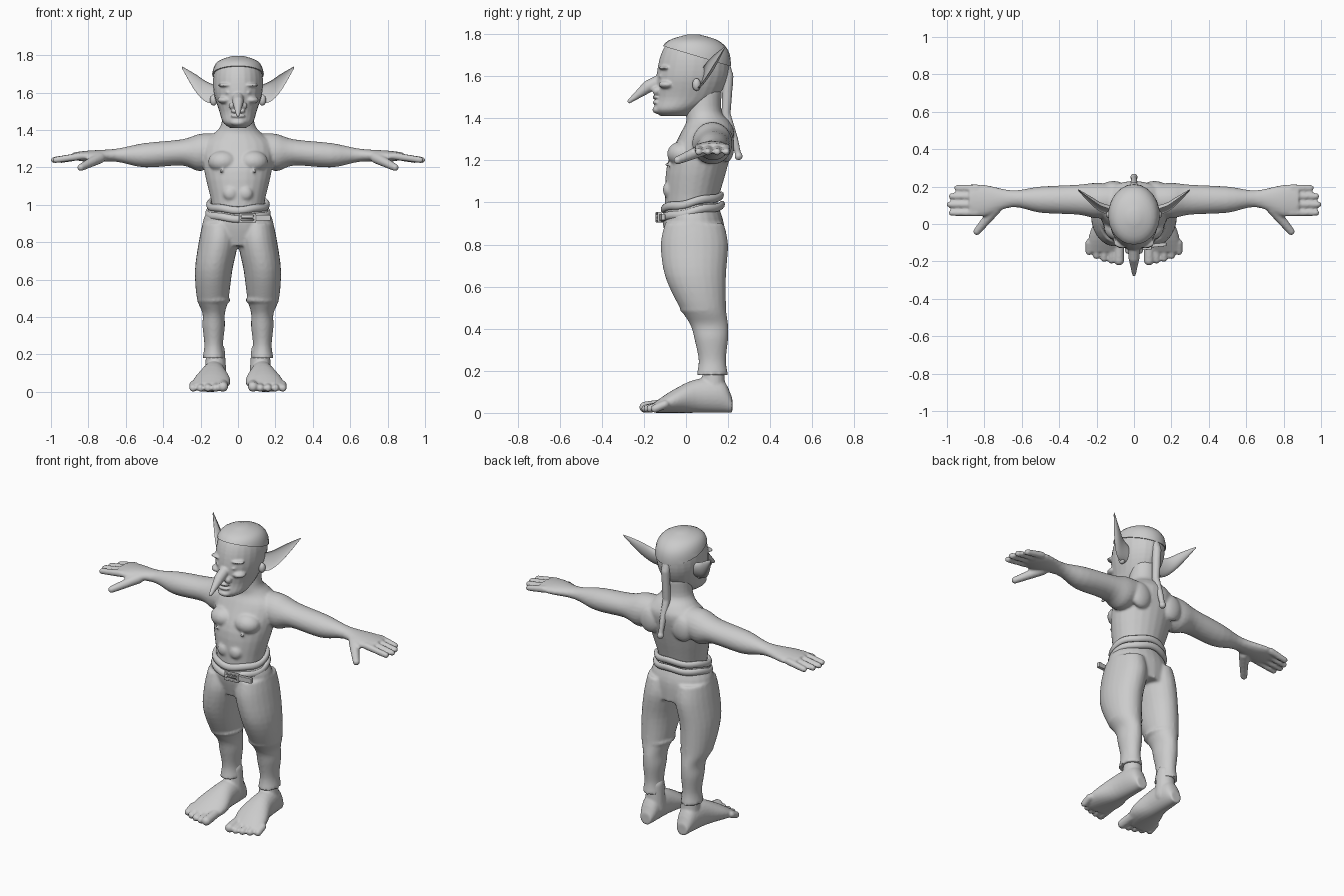
import bpy, bmesh, math
from mathutils import Matrix, Vector

cube = bpy.data.objects.get("Cube")
if cube:
    bpy.data.objects.remove(cube, do_unlink=True)

clay = bpy.data.materials.new("light grey clay")
clay.use_nodes = True
clay.diffuse_color = (.6, .6, .6, 1)
shader = clay.node_tree.nodes["Principled BSDF"]
shader.inputs["Base Color"].default_value = clay.diffuse_color
X, Y, Z = range(3)
SIDES = {"left": 1, "right": -1}


def spline(stations, steps=4):
    """Smoothly interpolate whole stations with Hermite curves."""
    points = [Vector(station) for station in stations]
    last = len(points) - 1
    result = []
    for i in range(last):
        start, end = points[i], points[i + 1]
        leave = (end - points[max(i - 1, 0)]) / 2
        arrive = (points[min(i + 2, last)] - start) / 2
        for step in range(steps):
            t = step / steps
            ease = t * t * (3 - 2 * t)
            result.append(start.lerp(end, ease) + leave * t * (1 - t) ** 2
                          - arrive * t * t * (1 - t))
    return result + [points[last]]


def loft(bm, axis, stations, side=1, grow=0, cup=False, segments=24):
    """Oval rings along an axis. Station: place, then low and high on the other two axes.
    Four values mean a ring centred on x: place, half width, low, high."""
    full = [(s[0], -s[1], *s[1:]) if len(s) == 4 else s for s in stations]
    across, along = [a for a in (X, Y, Z) if a != axis]
    rings = []
    for place, low_a, high_a, low_b, high_b in spline(full):
        ring = []
        for k in range(segments):
            angle = math.tau * k / segments
            c, s = math.cos(angle), math.sin(angle)
            if cup and c < 0:
                c *= -.5          # hollow front
            point = Vector((0, 0, 0))
            point[axis] = place + grow
            point[across] = (low_a + high_a) / 2 + c * ((high_a - low_a) / 2 + grow)
            point[along] = (low_b + high_b) / 2 + s * ((high_b - low_b) / 2 + grow)
            point.x *= side
            ring.append(bm.verts.new(point))
        rings.append(ring)
    for lower, upper in zip(rings, rings[1:]):
        for k in range(segments):
            n = (k + 1) % segments
            bm.faces.new((lower[k], lower[n], upper[n], upper[k]))
    bm.faces.new(rings[0])
    bm.faces.new(rings[-1])


def ball(bm, centre, size, side=1):
    place = Matrix.Translation((centre[X] * side, centre[Y], centre[Z]))
    bmesh.ops.create_uvsphere(bm, u_segments=20, v_segments=12, radius=1,
                              matrix=place @ Matrix.Diagonal((*size, 1)))


def taper(bm, start, end, start_radius, end_radius, side=1):
    """Round-ended cone, for fingers, toes and other slim pieces."""
    a, b = Vector(start), Vector(end)
    a.x *= side
    b.x *= side
    direction = b - a
    turn = direction.to_track_quat("Z", "Y").to_matrix().to_4x4()
    bmesh.ops.create_cone(bm, cap_ends=True, segments=16, radius1=start_radius,
                          radius2=end_radius, depth=direction.length,
                          matrix=Matrix.Translation((a + b) / 2) @ turn)
    ball(bm, a, [start_radius] * 3)
    ball(bm, b, [end_radius] * 3)


def finish(bm, name, voxel=0, smooth=3):
    """Make the object; a voxel size fuses its pieces into one soft skin."""
    bmesh.ops.recalc_face_normals(bm, faces=bm.faces)
    mesh = bpy.data.meshes.new(name)
    bm.to_mesh(mesh)
    bm.free()
    mesh.shade_smooth()
    mesh.set_sharp_from_angle(angle=1)
    mesh.materials.append(clay)
    part = bpy.data.objects.new(name, mesh)
    bpy.context.collection.objects.link(part)
    if voxel:
        fuse = part.modifiers.new("fuse", "REMESH")
        fuse.mode, fuse.voxel_size, fuse.use_smooth_shade = "VOXEL", voxel, True
        soften = part.modifiers.new("soften", "SMOOTH")
        soften.factor, soften.iterations = .5, smooth
    return part


# Torso, neck, arms and hands
bm = bmesh.new()
loft(bm, Z, [(.93, .15, -.1, .15), (1, .14, -.1, .15), (1.18, .18, -.09, .2),
             (1.32, .19, -.03, .23), (1.38, .13, 0, .21), (1.43, .09, 0, .17),
             (1.53, .08, .01, .17)])
for side in SIDES.values():
    ball(bm, (.08, -.02, 1.23), (.08, .07, .06), side)     # chest muscle
    ball(bm, (.09, -.09, 1.18), (.01, .01, .01), side)     # nipple
    ball(bm, (.11, .19, 1.27), (.07, .04, .08), side)      # shoulder blade
    ball(bm, (.04, -.08, 1.06), (.04, .03, .04), side)     # stomach muscle
    loft(bm, X, [(.1, .04, .21, 1.23, 1.38), (.2, .03, .22, 1.18, 1.38),
                 (.3, .05, .21, 1.21, 1.35), (.5, .06, .2, 1.2, 1.33),
                 (.65, .09, .18, 1.23, 1.3), (.8, .04, .21, 1.23, 1.29),
                 (.88, .05, .2, 1.24, 1.28)], side)
    taper(bm, (.74, .08, 1.25), (.84, -.04, 1.2), .03, .02, side)   # thumb
    for finger in range(4):
        y = .06 + .044 * finger
        reach = .985 - .01 * (finger - 1) ** 2
        taper(bm, (.84, y, 1.26), (reach, y, 1.24), .02, .017, side)
finish(bm, "torso_and_arms", .008)

# Head with face and long nose
skull = [(1.41, .04, -.12, .02), (1.44, .08, -.15, .06), (1.5, .1, -.14, .15),
         (1.6, .13, -.14, .2), (1.7, .13, -.12, .2), (1.76, .1, -.08, .15),
         (1.79, .02, .01, .06)]
bm = bmesh.new()
loft(bm, Z, skull)
taper(bm, (0, -.12, 1.58), (0, -.18, 1.55), .03, .03)
taper(bm, (0, -.18, 1.55), (0, -.27, 1.48), .03, .01)
ball(bm, (0, -.14, 1.5), (.04, .02, .01))      # upper lip
ball(bm, (0, -.14, 1.475), (.04, .02, .01))    # lower lip
ball(bm, (0, -.13, 1.44), (.04, .03, .02))     # chin
for side in SIDES.values():
    ball(bm, (.06, -.1, 1.64), (.05, .03, .01), side)      # brow
    ball(bm, (.05, -.11, 1.6), (.02, .02, .01), side)      # eye
    ball(bm, (.07, -.09, 1.56), (.04, .04, .02), side)     # cheekbone
    ball(bm, (.03, -.14, 1.53), (.02, .02, .02), side)     # nostril
finish(bm, "head", .006, 2)

# Hair cap, cut along a slanting hairline
bm = bmesh.new()
loft(bm, Z, skull, grow=.007)
bmesh.ops.bisect_plane(bm, geom=bm.verts[:] + bm.edges[:] + bm.faces[:],
                       plane_co=(0, -.1, 1.74), plane_no=(0, .3, 1), clear_inner=True)
bmesh.ops.holes_fill(bm, edges=[e for e in bm.edges if e.is_boundary])
finish(bm, "hair_cap")

# Ponytail with a round end
bm = bmesh.new()
strand = [(.17, 1.68), (.2, 1.6), (.19, 1.42), (.23, 1.3), (.25, 1.22)]
for i, ((y, z), (next_y, next_z)) in enumerate(zip(strand, strand[1:])):
    width = .03 - .004 * i
    taper(bm, (0, y, z), (0, next_y, next_z), width, width - .004)
ball(bm, (0, .25, 1.22), (.02, .02, .02))
finish(bm, "ponytail", .006)

# Pointed, cupped ears sweeping out and back
for label, side in SIDES.items():
    bm = bmesh.new()
    loft(bm, X, [(.1, .03, .09, 1.54, 1.63), (.17, .05, .11, 1.55, 1.66),
                 (.23, .09, .14, 1.61, 1.7), (.3, .16, .17, 1.73, 1.74)], side, cup=True)
    for vert in bm.verts:                 # lower edge leans forward
        vert.co.y += (vert.co.z - 1.53 - abs(vert.co.x) / 2) * .3
    ball(bm, (.13, .05, 1.56), (.02, .02, .03), side)
    finish(bm, label + "_ear")

# Trousers: hips and two legs fused together
bm = bmesh.new()
loft(bm, Z, [(.99, .15, -.1, .15), (.9, .19, -.11, .18), (.78, .16, -.08, .18)])
for side in SIDES.values():
    loft(bm, Z, [(.9, .01, .19, -.1, .18), (.8, 0, .21, -.12, .2),
                 (.65, .03, .23, -.1, .19), (.5, .05, .22, -.03, .19),
                 (.42, .07, .19, .02, .2), (.35, .07, .19, .04, .2),
                 (.25, .08, .18, .06, .19), (.18, .07, .19, .05, .2)], side)
    ball(bm, (.13, .08, .49), (.09, .11, .03), side)       # fold below the knee
finish(bm, "trousers", .009)

# Bare feet with five toes
for label, side in SIDES.items():
    bm = bmesh.new()
    taper(bm, (.12, .13, .22), (.12, .13, .08), .05, .06, side)
    loft(bm, Y, [(.22, .09, .16, 0, .07), (.17, .07, .18, 0, .16),
                 (.05, .06, .2, 0, .16), (-.06, .04, .24, 0, .11),
                 (-.15, .07, .25, 0, .05)], side)
    for toe in range(5):
        x = .08 + .04 * toe
        radius = .02 if toe else .027
        tip = -.195 + .003 * toe * toe
        taper(bm, (x, -.1, .04), (x, tip, radius), radius, radius, side)
    finish(bm, label + "_foot", .007)


# Belt and rolled waistband, tilted up towards the back
def band(name, height, grow, thick, tall, segments=56, around=10):
    bm = bmesh.new()
    rings = []
    for i in range(segments):
        turn = math.tau * i / segments
        ring = []
        for j in range(around):
            roll = math.tau * j / around
            out = grow + thick * math.cos(roll)
            y = .03 + (.13 + out) * math.sin(turn)
            wave = .004 * math.sin(turn * 5)
            ring.append(bm.verts.new(((.15 + out) * math.cos(turn), y,
                                      height + y / 5 + wave + tall * math.sin(roll))))
        rings.append(ring)
    for i, ring in enumerate(rings):
        following = rings[(i + 1) % segments]
        for j in range(around):
            n = (j + 1) % around
            bm.faces.new((ring[j], following[j], following[n], ring[n]))
    finish(bm, name)


band("waistband", .995, .005, .015, .02)
band("belt", .95, .01, .015, .02)

# Buckle frame and loose strap end
bm = bmesh.new()
bars = [((0, 0, z), (.09, .02, .01)) for z in (-.02, .02)]
bars += [((x, 0, 0), (.01, .02, .05)) for x in (-.04, .04)]
bars += [((0, 0, 0), (.08, .01, .01)), ((.08, .01, 0), (.09, .02, .03))]
for centre, size in bars:
    place = Matrix.Translation(centre) @ Matrix.Diagonal((*size, 1))
    bmesh.ops.create_cube(bm, size=1, matrix=place)
buckle = finish(bm, "buckle", .003, 2)
buckle.location = (.05, -.13, .93)
buckle.rotation_euler.z = .1
